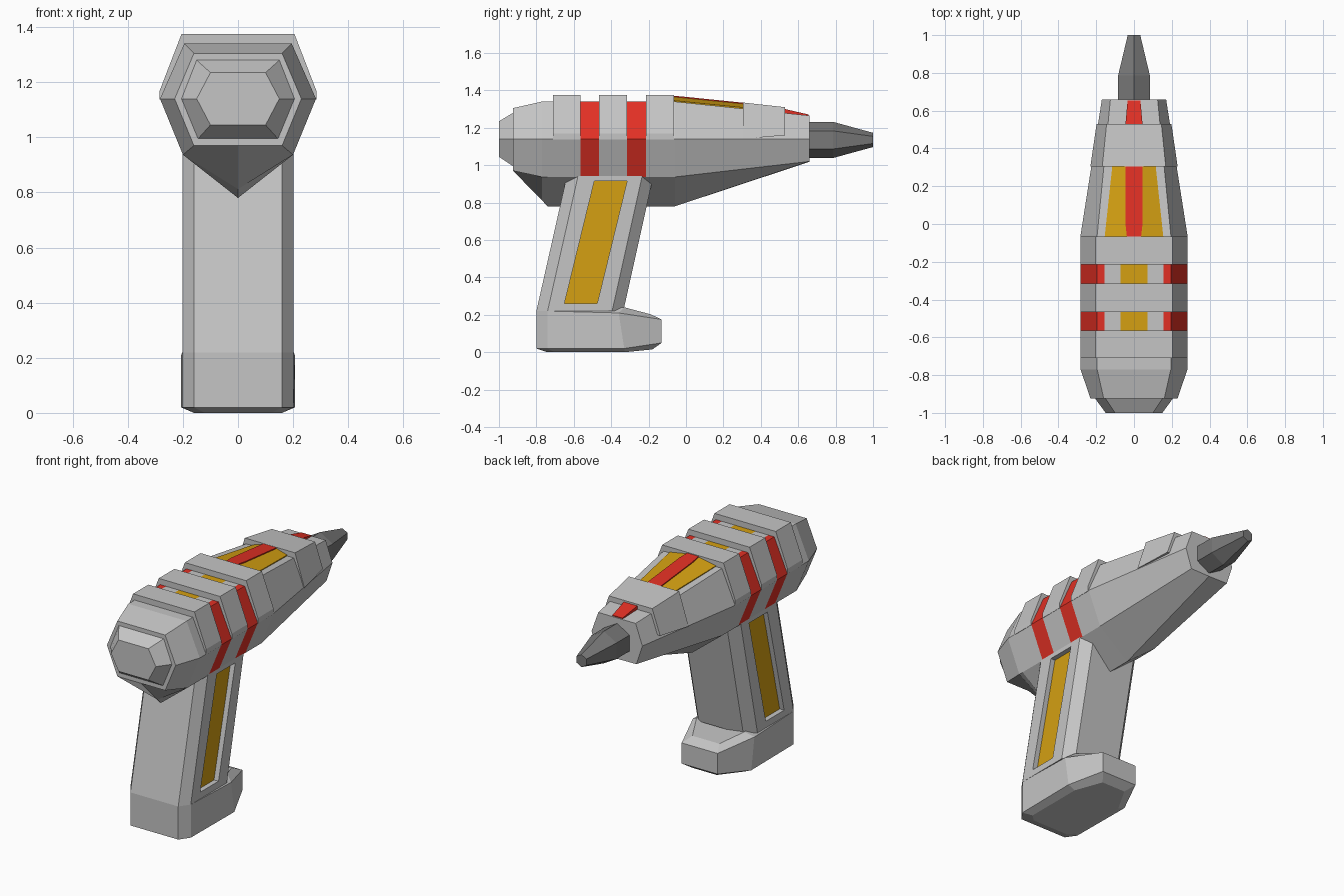
import bpy, bmesh

if "Cube" in bpy.data.objects:
    bpy.data.objects.remove(bpy.data.objects["Cube"])

def material(name, rgb):
    m = bpy.data.materials.new(name)
    m.diffuse_color = (*rgb, 1)
    m.use_nodes = True
    m.node_tree.nodes["Principled BSDF"].inputs["Base Color"].default_value = m.diffuse_color
    return m

GREY = material("light_grey", (0.56, 0.56, 0.56))
DARK = material("dark_grey", (0.19, 0.19, 0.19))
GOLD = material("gold", (0.66, 0.35, 0.006))
RED = material("red", (0.76, 0.03, 0.018))

def loft(name, rings, mats, rule=None):
    """Skin equal-length rings of points, cap both ends."""
    bm = bmesh.new()
    vs = [[bm.verts.new(p) for p in r] for r in rings]
    n = len(vs[0])
    for a, b in zip(vs, vs[1:]):
        for i in range(n):
            j = (i + 1) % n
            bm.faces.new((a[i], a[j], b[j], b[i]))
    bm.faces.new(vs[0])
    bm.faces.new(vs[-1])
    bmesh.ops.recalc_face_normals(bm, faces=bm.faces)
    if rule:
        for f in bm.faces:
            f.material_index = rule(f.calc_center_median())
    me = bpy.data.meshes.new(name)
    bm.to_mesh(me)
    bm.free()
    ob = bpy.data.objects.new(name, me)
    bpy.context.collection.objects.link(ob)
    for m in mats:
        me.materials.append(m)
    return ob

def sym(half):
    """Close a half outline by mirroring it over x = 0."""
    return half + [(-x, y, z) for x, y, z in reversed(half) if x > 0]

def section(y, pts):
    return sym([(x, y, z) for x, z in pts])

# main body: faceted hull with a keel; the grooves get red and gold stripes
def hull(y, top, zt, mid, low, zl, zk):
    return section(y, [(0, zk), (low, zl), (mid, 1.14), (top, zt),
                       (top * 0.8, zt), (top * 0.36, zt)])

def stripe(c):
    in_groove = -0.565 < c.y < -0.465 or -0.315 < c.y < -0.215
    if not in_groove or c.z < 0.93:
        return 0
    if abs(c.x) < 0.05:
        return 2
    return 1 if abs(c.x) > 0.15 else 0

full = (0.195, 1.34, 0.283, 0.2, 0.937)
rings = [hull(-0.925, 0.16, 1.305, 0.23, 0.16, 0.97, 0.97),
         hull(-0.77, *full, 0.812)]
rings += [hull(y, *full, 0.78) for y in (-0.74, -0.565, -0.465, -0.315, -0.215, -0.06)]
rings.append(hull(0.66, 0.125, 1.265, 0.17, 0.13, 1.02, 1.018))
loft("body", rings, [GREY, RED, GOLD], stripe)

# rear cap
loft("rear_cap", [section(y, [(a, zb), (m, 1.14), (b, zt)]) for y, a, zb, m, b, zt in
                  ((-0.9, 0.145, 0.995, 0.205, 0.15, 1.28),
                   (-0.925, 0.145, 0.995, 0.205, 0.15, 1.28),
                   (-1.0, 0.1, 1.045, 0.15, 0.1, 1.235))], [GREY])

# raised bands over the top
for i, (a, b) in enumerate(((-0.71, -0.565), (-0.465, -0.315), (-0.215, -0.065))):
    arch = [(0.284, 1.138), (0.284, 1.17), (0.205, 1.375)]
    loft(f"band_{i + 1}", [section(a, arch), section(b, arch)], [GREY])

# raised block on the barrel
loft("barrel_block", [section(0.305, [(0.231, 1.14), (0.168, 1.335)]),
                      section(0.53, [(0.198, 1.16), (0.145, 1.31)])], [GREY])

# gold top panel, red ridge and red front plate
loft("top_panel", [section(-0.065, [(0.155, 1.335), (0.155, 1.345), (0.045, 1.365)]),
                   section(0.305, [(0.115, 1.298), (0.115, 1.308), (0.045, 1.328)])], [GOLD])
loft("top_ridge", [section(-0.065, [(0.038, 1.36), (0.038, 1.371)]),
                   section(0.0, [(0.045, 1.354), (0.045, 1.365)]),
                   section(0.305, [(0.045, 1.323), (0.045, 1.334)])], [RED])
loft("front_plate", [section(0.53, [(0.045, 1.276), (0.045, 1.3)]),
                     section(0.655, [(0.034, 1.262), (0.034, 1.271)])], [RED])

# six-sided nozzle
loft("nozzle", [section(y, [(0, 1.135 - r), (0.87 * r, 1.135 - r / 2),
                            (0.87 * r, 1.135 + r / 2), (0, 1.135 + r)])
                for y, r in ((0.65, 0.097), (0.785, 0.097), (1.0, 0.038))], [DARK])

# slanted grip
def grip_ring(z, back, front):
    return sym([(0.16, back, z), (0.202, back + 0.06, z),
                (0.202, front - 0.06, z), (0.15, front, z)])

grip = loft("grip", [grip_ring(0.22, -0.8, -0.335), grip_ring(0.97, -0.631, -0.168)], [GREY])

# recessed gold panels on both sides of the grip
outline = [(-0.65, 0.26), (-0.475, 0.26), (-0.315, 0.915), (-0.49, 0.915)]

def side_prism(name, x0, x1, mat):
    return loft(name, [[(x, y, z) for y, z in outline] for x in (x0, x1)], [mat])

for side, s in (("right", 1), ("left", -1)):
    cutter = side_prism("cutter", s * 0.168, s * 0.3, GREY)
    cutter.hide_render = True
    mod = grip.modifiers.new("recess", "BOOLEAN")
    mod.operation = "DIFFERENCE"
    mod.solver = "EXACT"
    mod.object = cutter
    bpy.context.view_layer.objects.active = grip
    bpy.ops.object.modifier_apply(modifier=mod.name)
    bpy.data.objects.remove(cutter)
    side_prism(f"grip_panel_{side}", s * 0.164, s * 0.172, GOLD)

# foot of the grip
loft("foot", [sym(r) for r in (
    [(0.12, -0.74, 0), (0.16, -0.7, 0), (0.16, -0.33, 0), (0.08, -0.18, 0.015)],
    [(0.16, -0.8, 0.02), (0.202, -0.74, 0.02), (0.206, -0.33, 0.02), (0.12, -0.13, 0.05)],
    [(0.16, -0.8, 0.22), (0.202, -0.74, 0.22), (0.206, -0.36, 0.21), (0.12, -0.13, 0.175)],
    [(0.15, -0.79, 0.23), (0.19, -0.73, 0.23), (0.16, -0.33, 0.24), (0.09, -0.19, 0.203)])],
    [GREY])
